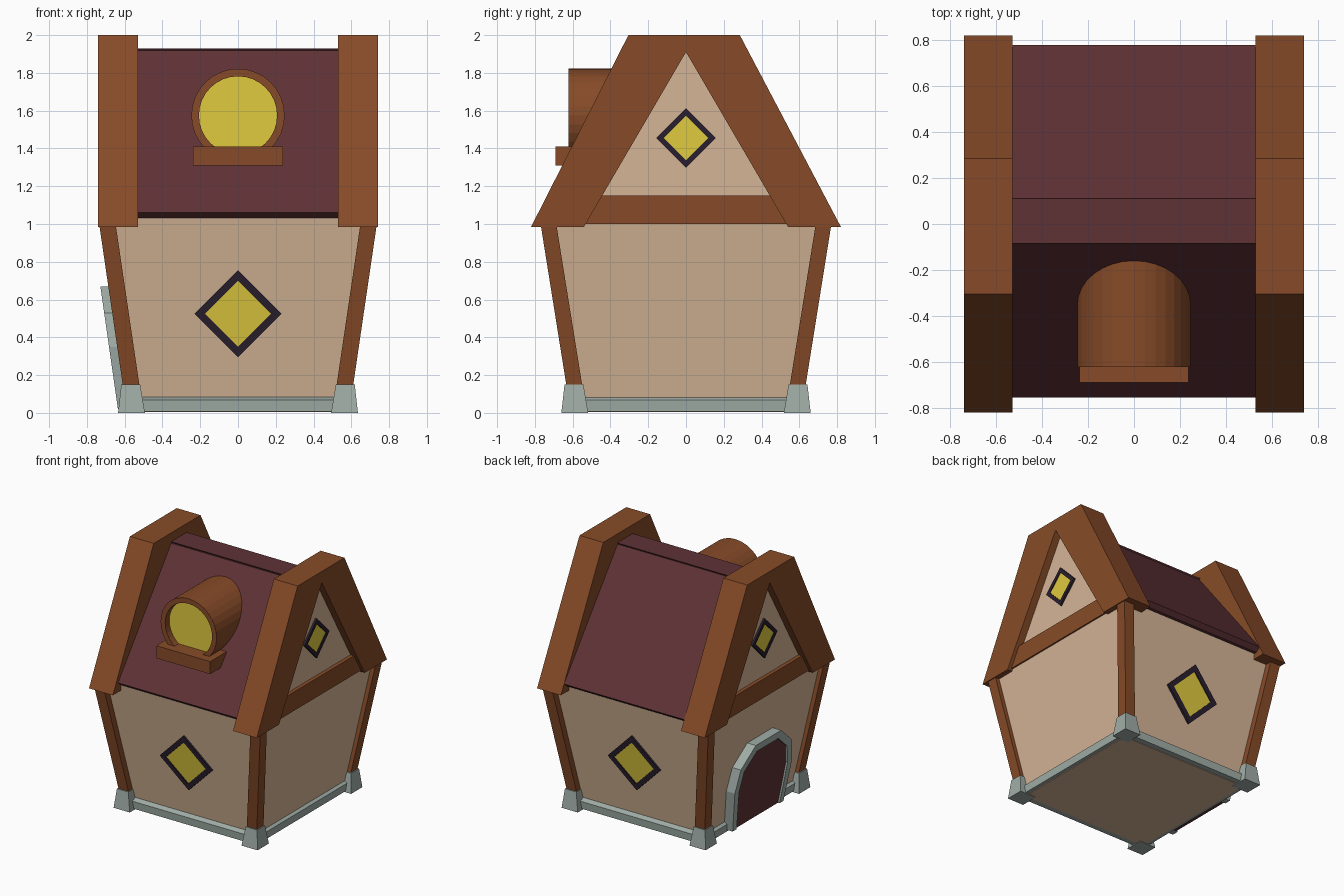
import bpy, bmesh, math
from mathutils import Vector

if "Cube" in bpy.data.objects:
    bpy.data.objects.remove(bpy.data.objects["Cube"])


def material(name, hexcol):
    m = bpy.data.materials.new(name)
    c = [int(hexcol[i:i + 2], 16) / 255 for i in (0, 2, 4)]
    m.diffuse_color = [x / 12.92 if x < 0.04045 else ((x + 0.055) / 1.055) ** 2.4 for x in c] + [1]
    m.use_nodes = True
    m.node_tree.nodes["Principled BSDF"].inputs["Base Color"].default_value = m.diffuse_color
    return m


PLASTER = material("plaster", "D6B597")
WOOD = material("wood", "874B28")
ROOF = material("roof_maroon", "5F3235")
STONE = material("stone", "A0ADA7")
GLASS = material("yellow_glass", "E0CA3E")
DARK = material("dark_frame", "2A1F2E")


def finish(bm, name, mat):
    bmesh.ops.recalc_face_normals(bm, faces=bm.faces)
    me = bpy.data.meshes.new(name)
    bm.to_mesh(me)
    bm.free()
    me.materials.append(mat)
    ob = bpy.data.objects.new(name, me)
    bpy.context.collection.objects.link(ob)
    return ob


def loft(name, mat, sections):
    """Stack of rectangles (x0, x1, y0, y1, z) joined into a solid."""
    bm = bmesh.new()
    rings = [[bm.verts.new(p) for p in ((a, c, z), (b, c, z), (b, d, z), (a, d, z))]
             for a, b, c, d, z in sections]
    bm.faces.new(rings[0])
    bm.faces.new(rings[-1])
    for r, s in zip(rings, rings[1:]):
        for i in range(4):
            j = (i + 1) % 4
            bm.faces.new((r[i], r[j], s[j], s[i]))
    return finish(bm, name, mat)


def prism(name, mat, pts, base, d0, d1, inner=None, closed=True):
    """Extrude a 2D outline from d0 to d1 along a plane's normal; 'inner' makes it a band."""
    o, u, v, n = (Vector(k) for k in base)
    bm = bmesh.new()

    def ring(ps, d):
        return [bm.verts.new(o + u * a + v * b + n * d) for a, b in ps]

    if inner is None:
        a, b = ring(pts, d0), ring(pts, d1)
        bm.faces.new(a)
        bm.faces.new(b)
        for i in range(len(pts)):
            j = (i + 1) % len(pts)
            bm.faces.new((a[i], a[j], b[j], b[i]))
    else:
        loops = [ring(pts, d0), ring(pts, d1), ring(inner, d1), ring(inner, d0)]
        count = len(pts)
        for i in range(count if closed else count - 1):
            j = (i + 1) % count
            for k in range(4):
                p, q = loops[k], loops[(k + 1) % 4]
                bm.faces.new((p[i], p[j], q[j], q[i]))
        if not closed:
            bm.faces.new([l[0] for l in loops])
            bm.faces.new([l[-1] for l in loops])
    return finish(bm, name, mat)


def diamond(z, r):
    return [(-r, z), (0, z - r), (r, z), (0, z + r)]


def window(name, base, z, r, r_in):
    prism(name + "_frame", DARK, diamond(z, r), base, -0.01, 0.016, diamond(z, r_in))
    prism(name + "_glass", GLASS, diamond(z, r_in + 0.005), base, 0.0, 0.009)


# Flared walls and stone plinth
loft("walls", PLASTER, [(-.558, .558, -.56, .56, .004), (-.705, .705, -.722, .722, 1.035)])
loft("stone_plinth", STONE, [(-.585, .585, -.605, .605, .008), (-.59, .59, -.61, .61, .068),
                             (-.565, .565, -.57, .57, .085)])

# Corner posts and stone feet
for sx in (-1, 1):
    for sy in (-1, 1):
        tag = ("left" if sx < 0 else "right") + ("_front" if sy < 0 else "_back")

        def corner(a, b, c, d, z):
            return (sx * a, sx * b, sy * c, sy * d, z)
        loft("post_" + tag, WOOD, [corner(.515, .603, .542, .626, .1), corner(.651, .738, .69, .773, 1.02)])
        loft("foot_" + tag, STONE, [corner(.493, .635, .518, .66, 0), corner(.518, .618, .543, .643, .15)])

# Roof body with a thin ridge cap
SIDE = ((0, 0, 0), (0, 1, 0), (0, 0, 1), (1, 0, 0))
prism("roof", ROOF, [(-.755, 1.06), (-.085, 1.918), (.105, 1.918), (.78, 1.06), (.745, 1.03), (-.72, 1.03)],
      SIDE, -.6, .6)
prism("ridge_cap", ROOF, [(-.07, 1.912), (-.085, 1.93), (.11, 1.93), (.095, 1.912)], SIDE, -.6, .6)

# Gable ends: heavy rafters, cross beam, recessed plaster and window
for sx, tag in ((-1, "left"), (1, "right")):
    base = ((0, 0, 0), (0, 1, 0), (0, 0, 1), (sx, 0, 0))
    prism("rafters_" + tag, WOOD, [(-.82, .985), (-.305, 2), (.285, 2), (.82, .985),
                                   (.54, .985), (0, 1.91), (-.54, .985)], base, .53, .74)
    prism("gable_beam_" + tag, WOOD, [(-.6, 1.0), (.6, 1.0), (.49, 1.15), (-.49, 1.15)], base, .6, .712)
    prism("gable_wall_" + tag, PLASTER, [(-.57, 1.03), (.57, 1.03), (0, 1.92)], base, .59, .682)
    window("gable_window_" + tag, ((sx * .682, 0, 0),) + base[1:], 1.455, .157, .117)

# Diamond windows on the sloping front and back walls
for sy, tag in ((-1, "front"), (1, "back")):
    window("window_" + tag, ((0, sy * .56, 0), (1, 0, 0), (0, sy * .157, 1), (0, sy, 0)), .525, .23, .175)

# Arched door on the left wall
door_base = ((-.558, 0, 0), (0, 1, 0), (-.143, 0, 1), (-1, 0, 0))
arch = [(-.32, .02), (-.36, .35), (-.32, .53), (-.16, .67), (.16, .67), (.32, .53), (.36, .35), (.32, .02)]
arch_in = [(-.27, .02), (-.305, .34), (-.27, .495), (-.135, .612), (.135, .612), (.27, .495), (.305, .34), (.27, .02)]
prism("door_frame", STONE, arch, door_base, -.01, .075, arch_in, closed=False)
prism("door", ROOF, arch_in, door_base, -.01, .06)


# Barrel dormer with round window and sill
def circle(r, n=32):
    return [(r * math.cos(2 * math.pi * i / n), 1.575 + r * math.sin(2 * math.pi * i / n)) for i in range(n)]


FRONT = ((0, 0, 0), (1, 0, 0), (0, 0, 1), (0, -1, 0))
prism("dormer_barrel", WOOD, circle(.247), FRONT, .12, .622, circle(.207))
prism("dormer_glass", GLASS, circle(.209), FRONT, .54, .57)
loft("dormer_sill", WOOD, [(-.238, .238, -.69, -.44, 1.31), (-.238, .238, -.69, -.44, 1.41)])
